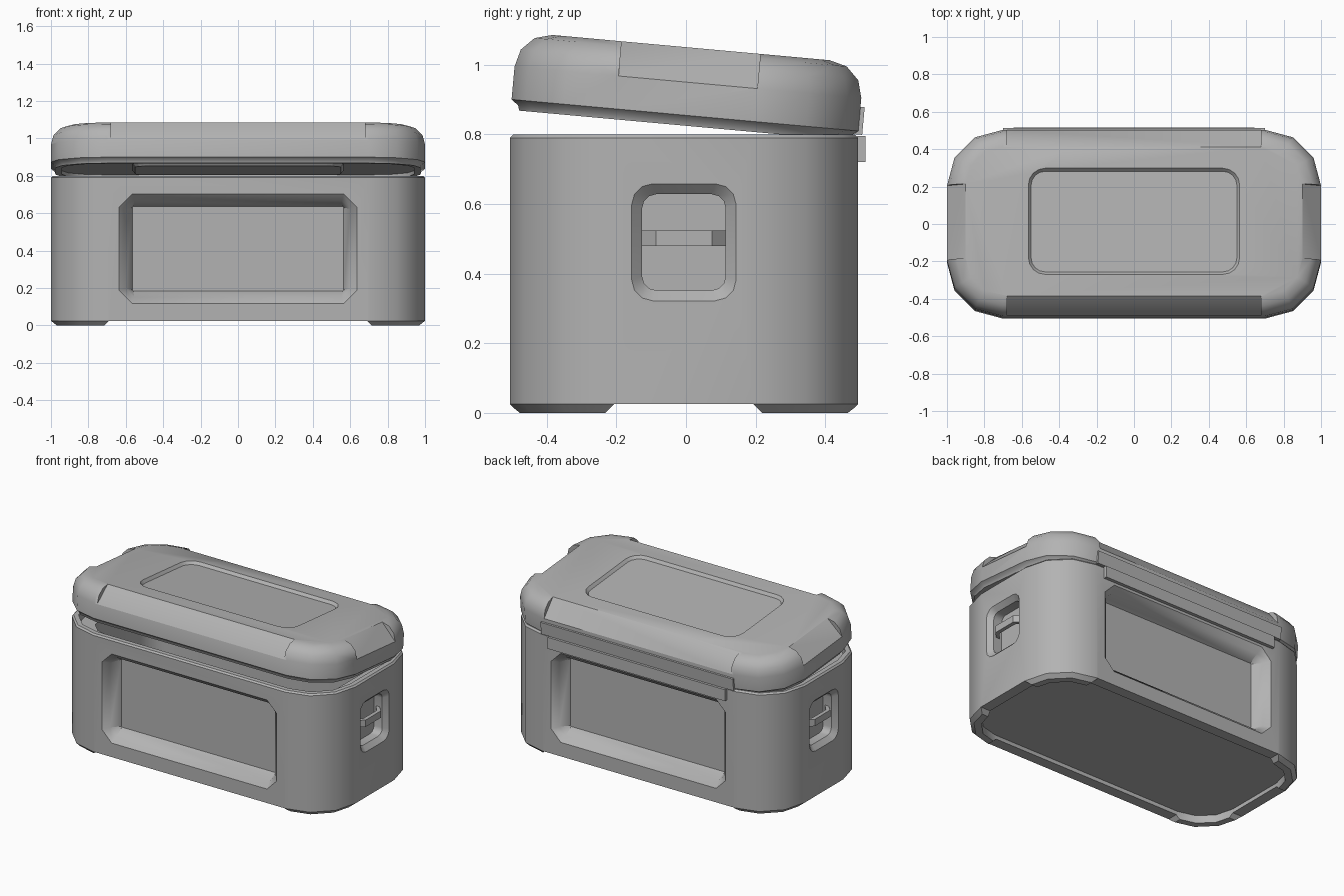
import bpy, bmesh
from math import sin, cos, radians
from mathutils import Matrix, Vector

if "Cube" in bpy.data.objects:
    bpy.data.objects.remove(bpy.data.objects["Cube"], do_unlink=True)

grey = bpy.data.materials.new("case_grey")
grey.use_nodes = True
COLOR = (0.45, 0.45, 0.45, 1)
grey.diffuse_color = COLOR
grey.node_tree.nodes["Principled BSDF"].inputs["Base Color"].default_value = COLOR

CENTRE = Matrix.Translation((0, -0.006, 0))
HALF_X, HALF_Y, RADIUS = 1.0, 0.5, 0.3
LID_Z, LID_TOP, ROUND = 0.81, 1.005, 0.1


def finish(bm, name, matrix):
    bm.transform(matrix)
    bmesh.ops.recalc_face_normals(bm, faces=bm.faces)
    mesh = bpy.data.meshes.new(name)
    bm.to_mesh(mesh)
    bm.free()
    mesh.materials.append(grey)
    obj = bpy.data.objects.new(name, mesh)
    bpy.context.collection.objects.link(obj)
    return obj


def rounded_rect(hx, hy, r, z, n):
    """Outline of a rectangle whose corners are n-segment arcs."""
    pts = []
    for k, (sx, sy) in enumerate([(1, 1), (-1, 1), (-1, -1), (1, -1)]):
        for i in range(n + 1):
            a = radians(90 * (k + i / n))
            pts.append((sx * (hx - r) + r * cos(a), sy * (hy - r) + r * sin(a), z))
    return pts


def loft(name, loops, n, matrix=CENTRE):
    """Solid through rounded rectangles given as (half x, half y, radius, z)."""
    bm = bmesh.new()
    rings = [[bm.verts.new(p) for p in rounded_rect(*l, n)] for l in loops]
    for a, b in zip(rings, rings[1:]):
        for i in range(len(a)):
            j = (i + 1) % len(a)
            bm.faces.new((a[i], a[j], b[j], b[i]))
    bm.faces.new(rings[0])
    bm.faces.new(rings[-1])
    return finish(bm, name, matrix)


def shell(name, profile):
    """Solid following the case outline; profile is (inset, z)."""
    return loft(name, [(HALF_X - d, HALF_Y - d, RADIUS - d, z) for d, z in profile], 3)


def prism(name, points, half, matrix):
    """Extrude a (y, z) polygon along x from -half to half."""
    bm = bmesh.new()
    face = bm.faces.new([bm.verts.new((-half, y, z)) for y, z in points])
    new = bmesh.ops.extrude_face_region(bm, geom=[face])["geom"]
    bmesh.ops.translate(bm, vec=(2 * half, 0, 0),
                        verts=[v for v in new if isinstance(v, bmesh.types.BMVert)])
    return finish(bm, name, matrix)


def box(name, size, centre):
    bm = bmesh.new()
    bmesh.ops.create_cube(bm, size=1, matrix=Matrix.Diagonal((*size, 1)))
    return finish(bm, name, Matrix.Translation(centre))


def turn(k):
    return CENTRE @ Matrix.Rotation(radians(90 * k), 4, "Z")


def on_side(k, dist, z):
    """Frame on side k of the case with local z pointing outward."""
    return turn(k) @ Matrix.Translation((0, -dist, z)) @ Matrix.Rotation(radians(90), 4, "X")


def cut(target, cutter):
    mod = target.modifiers.new("cut", "BOOLEAN")
    mod.object, mod.solver, mod.operation = cutter, "EXACT", "DIFFERENCE"
    bpy.context.view_layer.objects.active = target
    bpy.ops.object.modifier_apply(modifier=mod.name)
    bpy.data.objects.remove(cutter, do_unlink=True)


def smooth(obj):
    bpy.ops.object.select_all(action="DESELECT")
    obj.select_set(True)
    bpy.context.view_layer.objects.active = obj
    bpy.ops.object.shade_smooth_by_angle(angle=radians(35))


# Hollow body with recessed underside and foot ring
body = shell("case_body", [(0.07, 0.05), (0.07, 0), (0.025, 0), (0, 0.025), (0, 0.79),
                           (0.01, 0.8), (0.04, 0.8), (0.04, 0.74), (0.14, 0.74), (0.14, 0.08)])

# Split the foot ring into four corner feet
for hx, hy, fx, fy in [(0.69, 2, 0.025, 0), (2, 0.2, 0, 0.025)]:
    cut(body, loft("foot_gap", [(hx + 2 * fx, hy + 2 * fy, 0.001, -0.025),
                                (hx, hy, 0.001, 0.025)], 1))

# Large recessed panels, front and back
for k in (0, 2):
    cut(body, loft("panel_cutter", [(0.565, 0.225, 0.005, -0.1), (0.6, 0.258, 0.045, -0.035),
                                    (0.635, 0.293, 0.07, 0), (0.685, 0.343, 0.09, 0.05)],
                   1, on_side(k, HALF_Y, 0.41)))

# Grip recesses with arched handle bars on the ends
for k, side in ((1, "left"), (3, "right")):
    cut(body, loft("grip_cutter", [(0.12, 0.138, 0.04, -0.09), (0.12, 0.138, 0.04, -0.03),
                                   (0.15, 0.168, 0.06, 0), (0.2, 0.218, 0.09, 0.05)],
                   3, on_side(k, HALF_X, 0.49)))
    arch = [(-0.13, -0.06), (-0.08, -0.01), (0.08, -0.01), (0.13, -0.06),
            (0.13, -0.085), (0.07, -0.035), (-0.07, -0.035), (-0.13, -0.085)]
    stand = Matrix.Rotation(radians(90), 4, "Z")
    prism(side + "_handle", arch, 0.0225, on_side(k, HALF_X, 0.502) @ stand)

# Lid with rounded top edge and stepped lip
arc = [(ROUND * (1 - cos(radians(a))), LID_TOP - ROUND + ROUND * sin(radians(a)))
       for a in (0, 30, 60, 90)]
lid = shell("lid", [(0.06, 0.8), (0.06, 0.78), (0.025, 0.78), (0.02, 0.795), (0, LID_Z)] + arc)

# Flat chamfers between the rounded lid corners
for k in range(4):
    reach, half = ((HALF_Y, 0.68), (HALF_X, 0.2))[k % 2]
    wedge = [(-reach + ROUND + 0.05, LID_TOP + 0.05), (-reach - 0.05, LID_TOP + 0.05),
             (-reach - 0.05, LID_TOP - ROUND - 0.05)]
    cut(lid, prism("chamfer_cutter", wedge, half, turn(k)))

# Shallow tray in the lid top and the matching panel beneath
cut(lid, loft("tray_cutter", [(0.55, 0.27, 0.075, LID_TOP - 0.018), (0.565, 0.285, 0.09, LID_TOP),
                              (0.585, 0.305, 0.11, LID_TOP + 0.02)], 4))
inner = loft("lid_inner_panel", [(0.55, 0.27, 0.075, 0.783), (0.565, 0.285, 0.09, 0.802)], 4)

# Hinge plates
lid_hinge = box("lid_hinge_plate", (1.4, 0.022, 0.08), (0, 0.495, 0.84))
box("body_hinge_plate", (1.29, 0.025, 0.075), (0, 0.5035, 0.7575))

# Tilt the lid open about the hinge line
pivot = Vector((0, 0.49, 0.8))
tilt = (Matrix.Translation(pivot) @ Matrix.Rotation(radians(-5.2), 4, "X")
        @ Matrix.Translation(-pivot))
for obj in (lid, inner, lid_hinge):
    obj.data.transform(tilt)

smooth(body)
smooth(lid)
